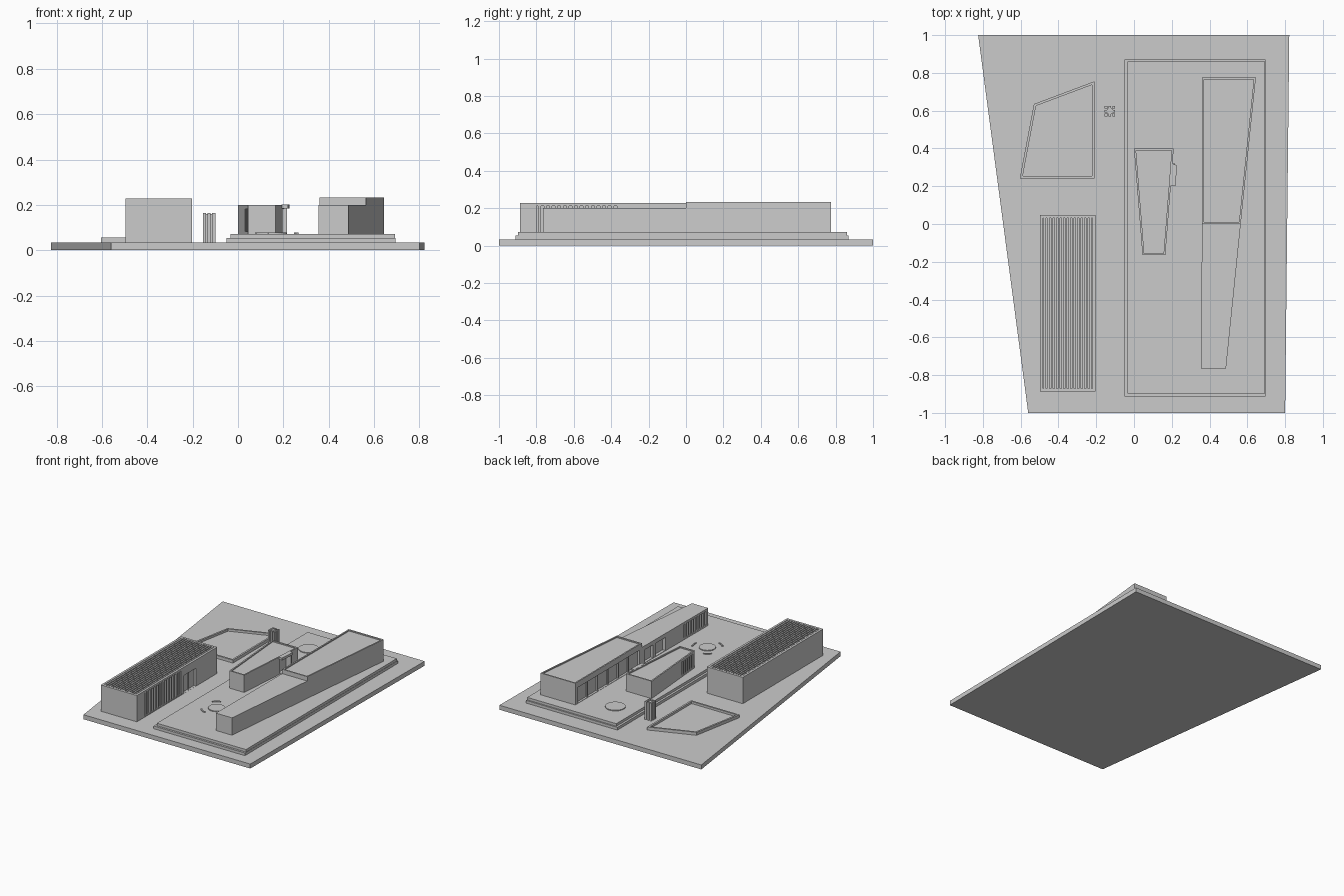
import bpy, bmesh, math

if "Cube" in bpy.data.objects:
    bpy.data.objects.remove(bpy.data.objects["Cube"])


def finish(name, bm):
    bmesh.ops.recalc_face_normals(bm, faces=bm.faces)
    me = bpy.data.meshes.new(name)
    bm.to_mesh(me)
    bm.free()
    ob = bpy.data.objects.new(name, me)
    bpy.context.collection.objects.link(ob)
    return ob


def add_prism(bm, pts, z0, z1):
    lo = [bm.verts.new((x, y, z0)) for x, y in pts]
    hi = [bm.verts.new((x, y, z1)) for x, y in pts]
    n = len(pts)
    bm.faces.new(lo[::-1])
    top = bm.faces.new(hi)
    for i in range(n):
        j = (i + 1) % n
        bm.faces.new((lo[i], lo[j], hi[j], hi[i]))
    return top


def prism(name, pts, z0, z1, rim=0, depth=0):
    """Extruded outline, optionally with a sunken top behind a rim."""
    bm = bmesh.new()
    top = add_prism(bm, pts, z0, z1)
    if rim:
        bm.normal_update()
        bmesh.ops.inset_region(bm, faces=[top], thickness=rim, use_even_offset=True)
        bmesh.ops.inset_region(bm, faces=[top], thickness=0, depth=-depth)
    return finish(name, bm)


def rect(x0, x1, y0, y1):
    return [(x0, y0), (x1, y0), (x1, y1), (x0, y1)]


def boxes(name, items):
    """One object from several (x0, x1, y0, y1, z0, z1) boxes."""
    bm = bmesh.new()
    for b in items:
        add_prism(bm, rect(*b[:4]), b[4], b[5])
    return finish(name, bm)


def carve(ob, items):
    cutter = boxes("cutter", items)
    cutter.hide_render = True
    mod = ob.modifiers.new("carve", 'BOOLEAN')
    mod.operation, mod.solver, mod.object = 'DIFFERENCE', 'EXACT', cutter
    dg = bpy.context.evaluated_depsgraph_get()
    me = bpy.data.meshes.new_from_object(ob.evaluated_get(dg))
    ob.modifiers.clear()
    ob.data = me
    bpy.data.objects.remove(cutter)


def arc(cx, cy, r, a0, a1, n):
    return [(cx + r * math.cos(math.radians(a0 + (a1 - a0) * i / n)),
             cy + r * math.sin(math.radians(a0 + (a1 - a0) * i / n))) for i in range(n + 1)]


G, P = 0.033, 0.072   # ground level, plinth level

# Site plate and stepped plinth
prism("site_plate", [(-0.56, -1), (0.80, -1), (0.822, 1), (-0.825, 1)], 0, G)
prism("plinth_lower_step", rect(-0.05, 0.695, -0.912, 0.87), G, 0.053)
prism("plinth_upper_step", rect(-0.034, 0.693, -0.897, 0.86), 0.053, P)

# Slatted-roof hall
hall = prism("hall", rect(-0.497, -0.203, -0.888, 0.048), G, 0.227, 0.016, 0.02)
carve(hall, [(-0.215, -0.19, -0.80, -0.36, 0.04, 0.212),
             (-0.22, -0.19, -0.34, -0.20, 0.034, 0.165)])
count, pitch = 14, 0.0187
boxes("hall_roof_slats", [(-0.478 + i * pitch, -0.467 + i * pitch, -0.872, 0.032, 0.207, 0.226)
                          for i in range(count)])
boxes("hall_facade_fins", [(-0.215, -0.204, -0.79 + i * 0.03, -0.776 + i * 0.03, 0.04, 0.212)
                           for i in range(15)])
boxes("hall_door_mullion", [(-0.22, -0.212, -0.274, -0.266, 0.034, 0.165)])

# Sunken pool with raised rim
prism("pool", [(-0.605, 0.24), (-0.21, 0.24), (-0.21, 0.755), (-0.53, 0.635)],
      G, 0.055, 0.013, 0.016)

# Slotted pylon
boxes("pylon_core", [(-0.143, -0.112, 0.582, 0.613, G, 0.16)])
boxes("pylon_posts", [(-0.155 + i * 0.0205, -0.141 + i * 0.0205,
                       0.57 + j * 0.0205, 0.584 + j * 0.0205, G, 0.165)
                      for i in range(3) for j in range(3) if (i, j) != (1, 1)])

# Tapered pavilion with slit windows and a side entrance
pav = prism("pavilion", [(0.045, -0.165), (0.166, -0.165), (0.21, 0.4), (0.0, 0.4)],
            P, 0.2, 0.01, 0.008)
slits = []
for i in range(6):
    y = -0.145 + i * 0.027
    x = 0.045 - (y + 0.165) * 0.08
    slits.append((x - 0.02, x + 0.015, y, y + 0.014, 0.082, 0.182))
carve(pav, slits + [(0.175, 0.23, 0.21, 0.308, 0.075, 0.181)])
prism("pavilion_canopy", [(0.192, 0.2), (0.22, 0.2), (0.227, 0.31), (0.205, 0.32), (0.198, 0.32)],
      0.183, 0.201)
boxes("pavilion_entrance_fin", [(0.198, 0.217, 0.308, 0.32, P, 0.183)])

# Long wedge building: tall rear wing
rear = prism("rear_wing", [(0.36, 0), (0.565, 0), (0.645, 0.775), (0.36, 0.775)],
             P, 0.232, 0.01, 0.008)
carve(rear, [(0.35, 0.376, 0.03, 0.745, 0.074, 0.19)])
boxes("rear_wing_mullions", [(0.366, 0.38, 0.14 + i * 0.12, 0.15 + i * 0.12, 0.074, 0.19)
                             for i in range(5)])

# Long wedge building: lower front wing
front = prism("front_wing", [(0.355, -0.765), (0.487, -0.765), (0.565, 0), (0.36, 0)],
              P, 0.2)
carve(front, [(0.34, 0.38, -0.13, -0.03, 0.075, 0.17),
              (0.34, 0.38, -0.27, -0.16, 0.075, 0.17)] +
      [(0.34, 0.374, -0.74 + i * 0.03, -0.724 + i * 0.03, 0.085, 0.185) for i in range(9)])

# Plaza discs and curved benches
for name, cx, cy, r in (("front_disc", 0.158, -0.475, 0.056), ("rear_disc", 0.125, 0.644, 0.068)):
    prism(name, arc(cx, cy, r, 0, 360 * 31 / 32, 31), P, P + 0.006)
for k, a in enumerate((125, 240, 10)):
    outer = arc(0.158, -0.475, 0.108, a - 16, a + 16, 8)
    inner = arc(0.158, -0.475, 0.098, a + 16, a - 16, 8)
    prism("curved_bench_%d" % k, outer + inner, P, P + 0.006)
